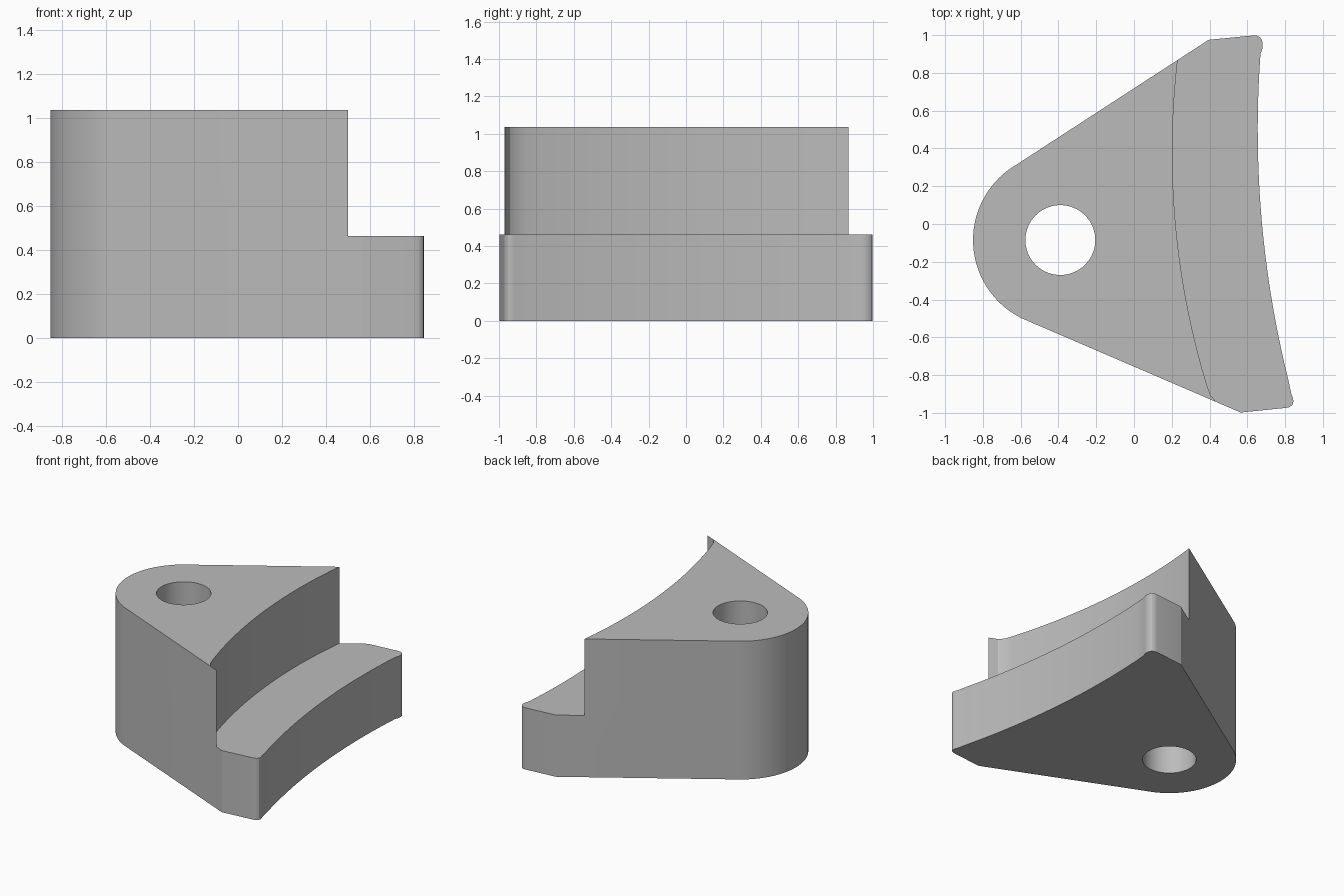
import bpy, bmesh, math
from mathutils import Vector

if "Cube" in bpy.data.objects:
    bpy.data.objects.remove(bpy.data.objects["Cube"], do_unlink=True)

HEIGHT, LEDGE = 1.035, 0.462
HUB = Vector((-0.39, -0.085))
HUB_RADIUS, HOLE_RADIUS = 0.462, 0.185

grey = bpy.data.materials.new("plain grey")
grey.use_nodes = True
grey.diffuse_color = (0.5, 0.5, 0.5, 1)
grey.node_tree.nodes["Principled BSDF"].inputs["Base Color"].default_value = (0.5, 0.5, 0.5, 1)


def arc(center, radius, start, end, steps):
    """Points on a circle between two angles in degrees."""
    angles = [math.radians(start + (end - start) * i / steps) for i in range(steps + 1)]
    return [(center[0] + radius * math.cos(a), center[1] + radius * math.sin(a)) for a in angles]


def shallow_arc(apex, radius, y_start, y_end, steps=24):
    """Wide concave arc whose leftmost point is the apex."""
    ys = [y_start + (y_end - y_start) * i / steps for i in range(steps + 1)]
    return [(apex[0] + radius - math.sqrt(radius**2 - (y - apex[1])**2), y) for y in ys]


def rounded(a, corner, b, steps=6):
    """Rounded corner between two points."""
    a, corner, b = Vector(a), Vector(corner), Vector(b)
    ts = [i / steps for i in range(steps + 1)]
    return [tuple(a * (1 - t)**2 + corner * 2 * t * (1 - t) + b * t * t) for t in ts]


def prism(name, outline, z0, z1):
    """Extrude a closed outline between two heights."""
    bm = bmesh.new()
    face = bm.faces.new([bm.verts.new((x, y, z0)) for x, y in outline])
    top = bmesh.ops.extrude_face_region(bm, geom=[face])["geom"]
    verts = [v for v in top if isinstance(v, bmesh.types.BMVert)]
    bmesh.ops.translate(bm, verts=verts, vec=(0, 0, z1 - z0))
    bmesh.ops.recalc_face_normals(bm, faces=bm.faces)
    mesh = bpy.data.meshes.new(name)
    bm.to_mesh(mesh)
    bm.free()
    mesh.materials.append(grey)
    obj = bpy.data.objects.new(name, mesh)
    bpy.context.collection.objects.link(obj)
    return obj


# Full-height body: round hub, straight flanks, concave contact face
outline = arc(HUB, HUB_RADIUS, 126, 243.5, 40)
outline += [(0.565, -0.998)]
outline += rounded((0.80, -0.974), (0.866, -0.968), (0.833, -0.90))
outline += shallow_arc((0.655, 0.5), 5.5, -0.90, 0.90)[1:]
outline += rounded((0.675, 0.90), (0.70, 1.003), (0.63, 0.998))[1:]
outline += [(0.395, 0.975)]
body = prism("clamp_body", outline, 0, HEIGHT)

# Cutter that leaves the low ledge in front of the curved wall
step = [(0.50, -1.2), (0.50, -0.968), (0.435, -0.942), (0.405, -0.905)]
step += shallow_arc((0.203, 0.38), 4.25, -0.85, 1.0)
step += [(0.25, 1.2), (1.2, 1.2), (1.2, -1.2)]
step_cutter = prism("step_cutter", step, LEDGE, HEIGHT + 0.3)

# Cutter for the bolt hole
hole_cutter = prism("hole_cutter", arc(HUB, HOLE_RADIUS, 0, 354.375, 63), -0.2, HEIGHT + 0.2)

bpy.ops.object.select_all(action="DESELECT")
bpy.context.view_layer.objects.active = body
body.select_set(True)
for cutter in (step_cutter, hole_cutter):
    cutter.hide_render = True
    mod = body.modifiers.new(cutter.name, "BOOLEAN")
    mod.operation = "DIFFERENCE"
    mod.solver = "EXACT"
    mod.object = cutter
    bpy.ops.object.modifier_apply(modifier=mod.name)
    bpy.data.objects.remove(cutter, do_unlink=True)

bpy.ops.object.shade_smooth_by_angle(angle=math.radians(25))
